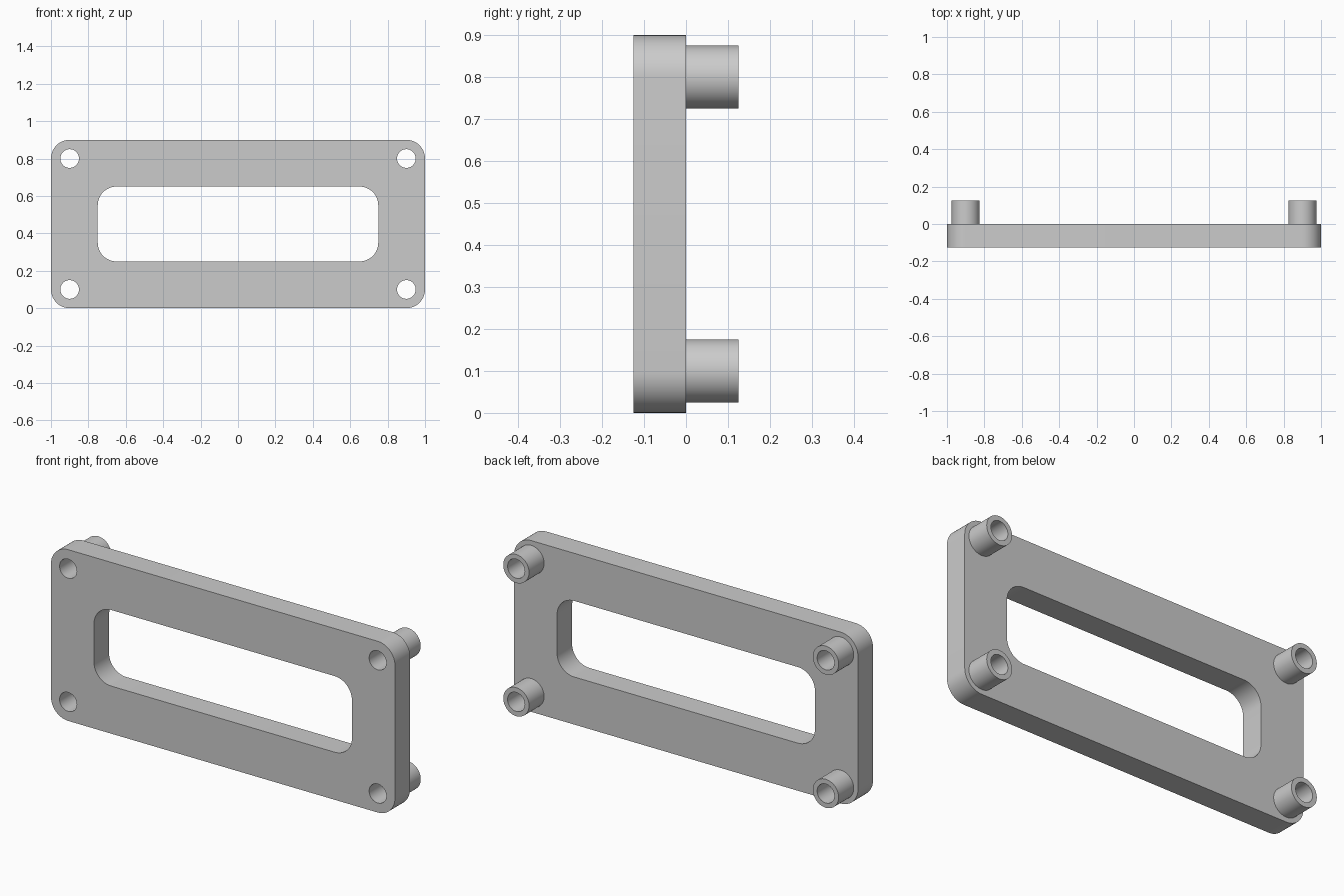
import bpy
import bmesh
from math import cos, sin, pi
from mathutils import Matrix

cube = bpy.data.objects.get("Cube")
if cube:
    bpy.data.objects.remove(cube, do_unlink=True)

grey = bpy.data.materials.new("plain grey")
grey.use_nodes = True
colour = (0.6, 0.6, 0.6, 1)
grey.diffuse_color = colour
grey.node_tree.nodes["Principled BSDF"].inputs["Base Color"].default_value = colour


def rounded_rect(cx, cz, half_w, half_h, r, steps=12):
    """Outline with rounded corners; a circle when both halves equal r."""
    points = []
    for quarter, (sx, sz) in enumerate([(1, 1), (-1, 1), (-1, -1), (1, -1)]):
        for i in range(steps + 1):
            a = (quarter + i / steps) * pi / 2
            points.append((cx + sx * (half_w - r) + r * cos(a),
                           cz + sz * (half_h - r) + r * sin(a)))
    return points


def circle(cx, cz, r, steps=48):
    return [(cx + r * cos(2 * pi * i / steps), cz + r * sin(2 * pi * i / steps))
            for i in range(steps)]


def extruded(name, outlines, y_front, y_back):
    """Fill the outlines (inner ones become holes) and extrude them along y."""
    curve = bpy.data.curves.new(name, "CURVE")
    curve.dimensions = "2D"
    curve.fill_mode = "BOTH"
    curve.extrude = (y_back - y_front) / 2
    for outline in outlines:
        spline = curve.splines.new("POLY")
        spline.points.add(len(outline) - 1)
        for point, (x, z) in zip(spline.points, outline):
            point.co = (x, z, 0, 1)
        spline.use_cyclic_u = True
    obj = bpy.data.objects.new(name, curve)
    bpy.context.collection.objects.link(obj)
    bpy.ops.object.select_all(action="DESELECT")
    obj.select_set(True)
    bpy.context.view_layer.objects.active = obj
    bpy.ops.object.convert(target="MESH")
    obj = bpy.context.view_layer.objects.active

    # Weld the caps to the walls and stand the part upright
    bm = bmesh.new()
    bm.from_mesh(obj.data)
    bmesh.ops.remove_doubles(bm, verts=bm.verts, dist=0.0001)
    bmesh.ops.transform(bm, verts=bm.verts, matrix=Matrix.Translation(
        (0, (y_front + y_back) / 2, 0)) @ Matrix.Rotation(pi / 2, 4, "X"))
    bmesh.ops.recalc_face_normals(bm, faces=bm.faces)
    bm.to_mesh(obj.data)
    bm.free()
    obj.data.materials.clear()
    obj.data.materials.append(grey)
    bpy.ops.object.shade_smooth_by_angle(angle=pi / 6)
    return obj


HALF_DEPTH = 0.125
HOLE, BOSS = 0.05, 0.075
corners = {"right_lower": (-0.9, 0.1), "left_lower": (0.9, 0.1),
           "right_upper": (-0.9, 0.8), "left_upper": (0.9, 0.8)}

# Plate with window and four screw holes
outlines = [rounded_rect(0, 0.45, 1, 0.45, 0.1),
            rounded_rect(0, 0.45, 0.75, 0.2, 0.1)]
outlines += [circle(x, z, HOLE) for x, z in corners.values()]
extruded("face_plate", outlines, -HALF_DEPTH, 0)

# Hollow standoffs on the back
for corner, (x, z) in corners.items():
    extruded(corner + "_standoff", [circle(x, z, BOSS), circle(x, z, HOLE)],
             0, HALF_DEPTH)
